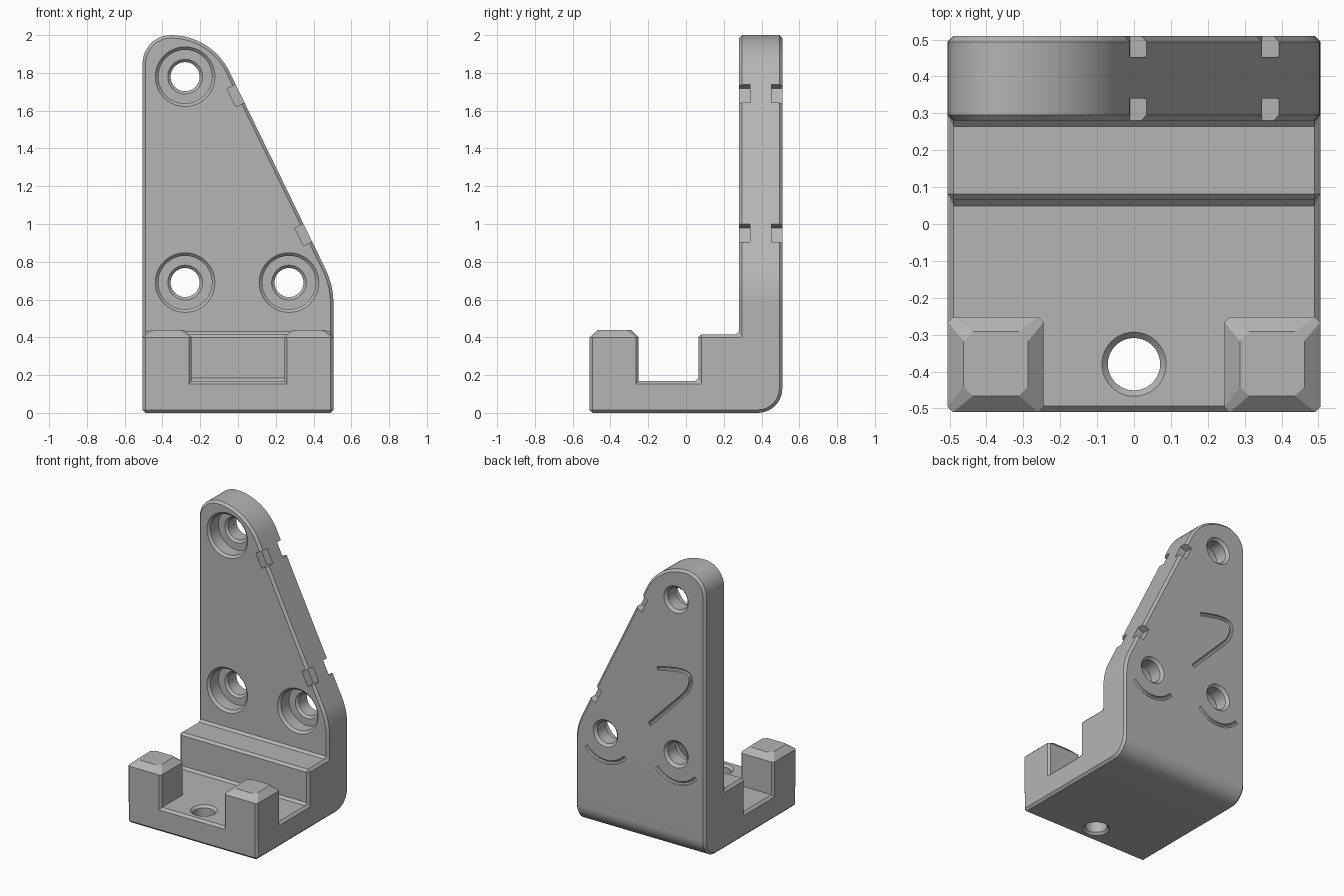
import bpy, bmesh, math
from mathutils import Matrix, Vector

if "Cube" in bpy.data.objects:
    bpy.data.objects.remove(bpy.data.objects["Cube"])

grey = bpy.data.materials.new("plain_grey")
grey.diffuse_color = (0.46, 0.46, 0.46, 1)
grey.use_nodes = True
grey.node_tree.nodes["Principled BSDF"].inputs["Base Color"].default_value = grey.diffuse_color


def loft(name, loops):
    """Closed solid through a list of equal-length vertex loops."""
    bm = bmesh.new()
    rings = [[bm.verts.new(p) for p in loop] for loop in loops]
    n = len(rings[0])
    for a, b in zip(rings, rings[1:]):
        for i in range(n):
            j = (i + 1) % n
            bm.faces.new((a[i], a[j], b[j], b[i]))
    bm.faces.new(rings[0])
    bm.faces.new(rings[-1])
    bmesh.ops.recalc_face_normals(bm, faces=bm.faces)
    me = bpy.data.meshes.new(name)
    bm.to_mesh(me)
    bm.free()
    me.materials.append(grey)
    ob = bpy.data.objects.new(name, me)
    bpy.context.collection.objects.link(ob)
    return ob


def arc(cx, cz, r, a0, a1, n=12):
    return [(cx + r * math.cos(math.radians(a0 + (a1 - a0) * i / n)),
             cz + r * math.sin(math.radians(a0 + (a1 - a0) * i / n))) for i in range(n + 1)]


def bake(ob):
    """Replace an object's data with its evaluated mesh."""
    dg = bpy.context.evaluated_depsgraph_get()
    me = bpy.data.meshes.new_from_object(ob.evaluated_get(dg))
    ob.modifiers.clear()
    ob.data = me


def boolean(ob, cutter, op):
    m = ob.modifiers.new(op, 'BOOLEAN')
    m.operation, m.solver, m.object = op, 'EXACT', cutter
    bake(ob)
    bpy.data.objects.remove(cutter)


def lathe(name, profile, place, n=40):
    """Revolve (radius, height) points; place maps (u, v, height) to xyz."""
    ring = [(math.cos(2 * math.pi * i / n), math.sin(2 * math.pi * i / n)) for i in range(n)]
    return loft(name, [[place(r * c, r * s, h) for c, s in ring] for r, h in profile])


def tube(name, pts, r, smooth=False):
    """Round stroke lying on the back face, used to cut a groove."""
    cu = bpy.data.curves.new(name, 'CURVE')
    cu.dimensions, cu.bevel_depth, cu.bevel_resolution = '3D', r, 2
    cu.use_fill_caps = True
    sp = cu.splines.new('NURBS' if smooth else 'POLY')
    sp.points.add(len(pts) - 1)
    for p, (x, z) in zip(sp.points, pts):
        p.co = (x, 0.512, z, 1)
    if smooth:
        sp.use_endpoint_u, sp.order_u, sp.resolution_u = True, 3, 5
    tmp = bpy.data.objects.new(name, cu)
    bpy.context.collection.objects.link(tmp)
    dg = bpy.context.evaluated_depsgraph_get()
    me = bpy.data.meshes.new_from_object(tmp.evaluated_get(dg))
    bpy.data.objects.remove(tmp)
    ob = bpy.data.objects.new(name, me)
    bpy.context.collection.objects.link(ob)
    bm = bmesh.new()
    bm.from_mesh(me)
    bmesh.ops.remove_doubles(bm, verts=bm.verts, dist=1e-5)
    bmesh.ops.recalc_face_normals(bm, faces=bm.faces)
    bm.to_mesh(me)
    bm.free()
    me.materials.append(grey)
    return ob


W, D = 0.505, 0.51
FLOOR, SHELF, PLATE = 0.17, 0.415, 0.28

# Bracket body: stepped side profile limited by the sloping front outline
side = [(-D, 0)] + arc(D - 0.13, 0.13, 0.13, -90, 0, 10) + [
    (D, 2.3), (PLATE, 2.3), (PLATE, SHELF), (0.065, SHELF), (0.065, FLOOR), (-D, FLOOR)]
bracket = loft("bracket", [[(x, y, z) for y, z in side] for x in (-0.8, 0.8)])
outline = ([(-W, -0.3), (W, -0.3)] + arc(0.09, 0.58, 0.415, 0, 26, 8)
           + arc(-0.355, 1.656, 0.344, 26, 90, 14) + arc(-0.355, 1.85, 0.15, 90, 180, 12)[1:])
limit = loft("outline_cutter", [[(x, y, z) for x, z in outline] for y in (-0.9, 0.9)])
boolean(bracket, limit, 'INTERSECT')

# Small chamfers on every sharp edge
bev = bracket.modifiers.new("chamfer", 'BEVEL')
bev.width, bev.segments = 0.016, 1
bev.limit_method, bev.angle_limit = 'ANGLE', math.radians(35)
bake(bracket)

# Counterbored screw holes through the plate
bore = [(0.172, 0.266), (0.142, 0.296), (0.142, 0.385), (0.092, 0.385),
        (0.077, 0.40), (0.077, 0.492), (0.107, 0.522)]
for hx, hz in ((-0.28, 1.78), (-0.28, 0.69), (0.27, 0.69)):
    boolean(bracket, lathe("screw_hole_cutter", bore,
                           lambda u, v, h: (hx + u, h, hz + v)), 'DIFFERENCE')

# Vertical hole through the floor
drill = [(0.097, -0.01), (0.071, 0.016), (0.071, 0.154), (0.097, 0.18)]
boolean(bracket, lathe("floor_hole_cutter", drill,
                       lambda u, v, h: (u, -0.38 + v, h)), 'DIFFERENCE')

# Notches on the front and back edges of the slope
a = math.radians(26)
normal = Vector((math.cos(a), 0, math.sin(a)))
along = Vector((math.sin(a), 0, -math.cos(a)))
for top in (Vector((-0.013, 0, 1.738)), Vector((0.346, 0, 1.001))):
    for y0, y1 in ((0.2, 0.34), (0.452, 0.6)):
        quad = [top + normal * n + along * t
                for n, t in ((-0.05, 0), (0.08, 0), (0.08, 0.106), (-0.05, 0.106))]
        boolean(bracket, loft("notch_cutter", [[p + Vector((0, y, 0)) for p in quad]
                                               for y in (y0, y1)]), 'DIFFERENCE')

# Grooves on the back: an arc below each lower hole and a hooked line
for hx in (-0.28, 0.27):
    boolean(bracket, tube("arc_groove_cutter", arc(hx, 0.69, 0.2, -140, -40, 12), 0.014),
            'DIFFERENCE')
hook = [(-0.135, 1.255), (-0.26, 1.29), (-0.40, 1.29), (-0.385, 1.17), (-0.29, 1.07), (-0.07, 0.845)]
boolean(bracket, tube("hook_groove_cutter", hook, 0.014, True), 'DIFFERENCE')


# Two front posts with tapered tops
def octagon(x0, x1, y0, y1, c, z):
    return [(x0 + c, y0, z), (x1 - c, y0, z), (x1, y0 + c, z), (x1, y1 - c, z),
            (x1 - c, y1, z), (x0 + c, y1, z), (x0, y1 - c, z), (x0, y0 + c, z)]


parts = [bracket]
for s, name in ((1, "right_post"), (-1, "left_post")):
    loops = [octagon(0.245, W, -D, -0.252, 0.014, 0.14),
             octagon(0.245, W, -D, -0.252, 0.014, 0.40),
             octagon(0.287, 0.462, -0.466, -0.292, 0.025, 0.44)]
    parts.append(loft(name, [[(s * x, y, z) for x, y, z in lp] for lp in loops]))

# Smooth curved walls, keep edges crisp
for ob in parts:
    bpy.ops.object.select_all(action='DESELECT')
    ob.select_set(True)
    bpy.context.view_layer.objects.active = ob
    bpy.ops.object.shade_smooth_by_angle(angle=math.radians(25))
